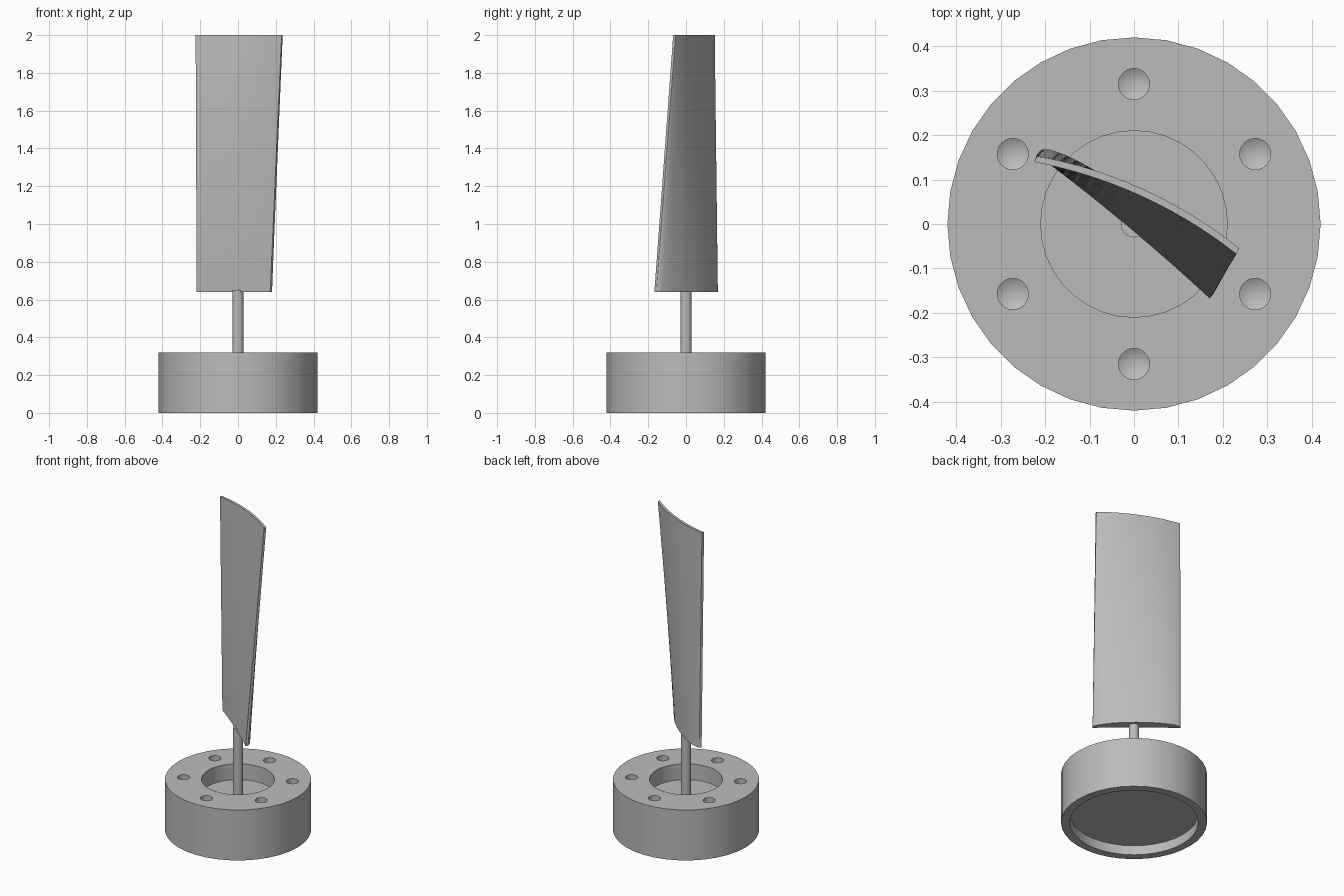
import bpy, bmesh, math
from mathutils import Vector

if "Cube" in bpy.data.objects:
    bpy.data.objects.remove(bpy.data.objects["Cube"])

grey = bpy.data.materials.new("plain grey")
grey.use_nodes = True
COLOUR = (0.5, 0.5, 0.5, 1)
grey.diffuse_color = COLOUR
grey.node_tree.nodes["Principled BSDF"].inputs["Base Color"].default_value = COLOUR


def finish(name, bm, smooth=True):
    bmesh.ops.remove_doubles(bm, verts=bm.verts, dist=1e-5)
    bmesh.ops.recalc_face_normals(bm, faces=bm.faces)
    mesh = bpy.data.meshes.new(name)
    bm.to_mesh(mesh)
    bm.free()
    mesh.materials.append(grey)
    ob = bpy.data.objects.new(name, mesh)
    bpy.context.collection.objects.link(ob)
    if smooth:
        smooth_shade(ob)
    return ob


def smooth_shade(ob):
    bpy.ops.object.select_all(action="DESELECT")
    ob.select_set(True)
    bpy.context.view_layer.objects.active = ob
    bpy.ops.object.shade_smooth_by_angle(angle=math.radians(30))


def lathe(bm, profile, steps, centre=(0, 0)):
    """Revolve a (radius, z) profile about an upright axis."""
    cx, cy = centre
    verts = [bm.verts.new((cx, cy + r, z)) for r, z in profile]
    edges = [bm.edges.new(pair) for pair in zip(verts, verts[1:])]
    bmesh.ops.spin(bm, geom=verts + edges, cent=(cx, cy, 0), axis=(0, 0, 1),
                   angle=math.tau, steps=steps, use_duplicate=False)


# Hub: thick disc with an upper bore and a shallow recess underneath
bm = bmesh.new()
lathe(bm, [(0, 0.06), (0.37, 0.06), (0.37, 0), (0.42, 0), (0.42, 0.32),
           (0.21, 0.32), (0.21, 0.22), (0, 0.22)], 36)
hub = finish("hub", bm, smooth=False)

# Six drilled holes with conical bottoms
bm = bmesh.new()
for i in range(6):
    a = math.radians(90 + 60 * i)
    lathe(bm, [(0, 0.19), (0.035, 0.21), (0.035, 0.36), (0, 0.36)], 24,
          (0.315 * math.cos(a), 0.315 * math.sin(a)))
drill = finish("hole_cutter", bm, smooth=False)
drill.hide_render = True
cut = hub.modifiers.new("holes", "BOOLEAN")
cut.object = drill
cut.operation = "DIFFERENCE"
cut.solver = "EXACT"
bpy.context.view_layer.objects.active = hub
bpy.ops.object.modifier_apply(modifier="holes")
bpy.data.objects.remove(drill)
smooth_shade(hub)

# Shaft
bm = bmesh.new()
lathe(bm, [(0, 0.22), (0.03, 0.22), (0.03, 0.65), (0, 0.65)], 24)
finish("shaft", bm)


# Blade: cambered section lofted with twist from root to tip
def section(direction, span, base, camber, edge, belly, count=20):
    u = Vector(direction).normalized()
    n = Vector((-u.y, u.x))
    front, back = [], []
    for i in range(count + 1):
        s = -math.cos(math.pi * i / count)
        along = span[0] + (span[1] - span[0]) * (s + 1) / 2
        bulge = max(0, 1 - s * s)
        low = base + camber * bulge
        high = low + edge + belly * bulge ** 0.6
        front.append(u * along + n * low)
        back.append(u * along + n * high)
    return front + back[::-1]


root = section((0.77, -0.64), (-0.268, 0.238), -0.02, 0.007, 0.014, 0.045)
tip = section((0.91, -0.415), (-0.262, 0.238), 0.034, 0.03, 0.014, 0.002)

bm = bmesh.new()
RINGS = 14
rings = []
for k in range(RINGS + 1):
    t = k / RINGS
    rings.append([bm.verts.new((*a.lerp(b, t), 0.64 + 1.36 * t))
                  for a, b in zip(root, tip)])
for lower, upper in zip(rings, rings[1:]):
    for i in range(len(lower)):
        j = (i + 1) % len(lower)
        bm.faces.new((lower[i], lower[j], upper[j], upper[i]))

# End caps as strips between the front and back edges
for ring in (rings[0], rings[-1]):
    last = len(ring) - 1
    for i in range(len(ring) // 2 - 1):
        bm.faces.new((ring[i], ring[i + 1], ring[last - i - 1], ring[last - i]))
finish("blade", bm)
